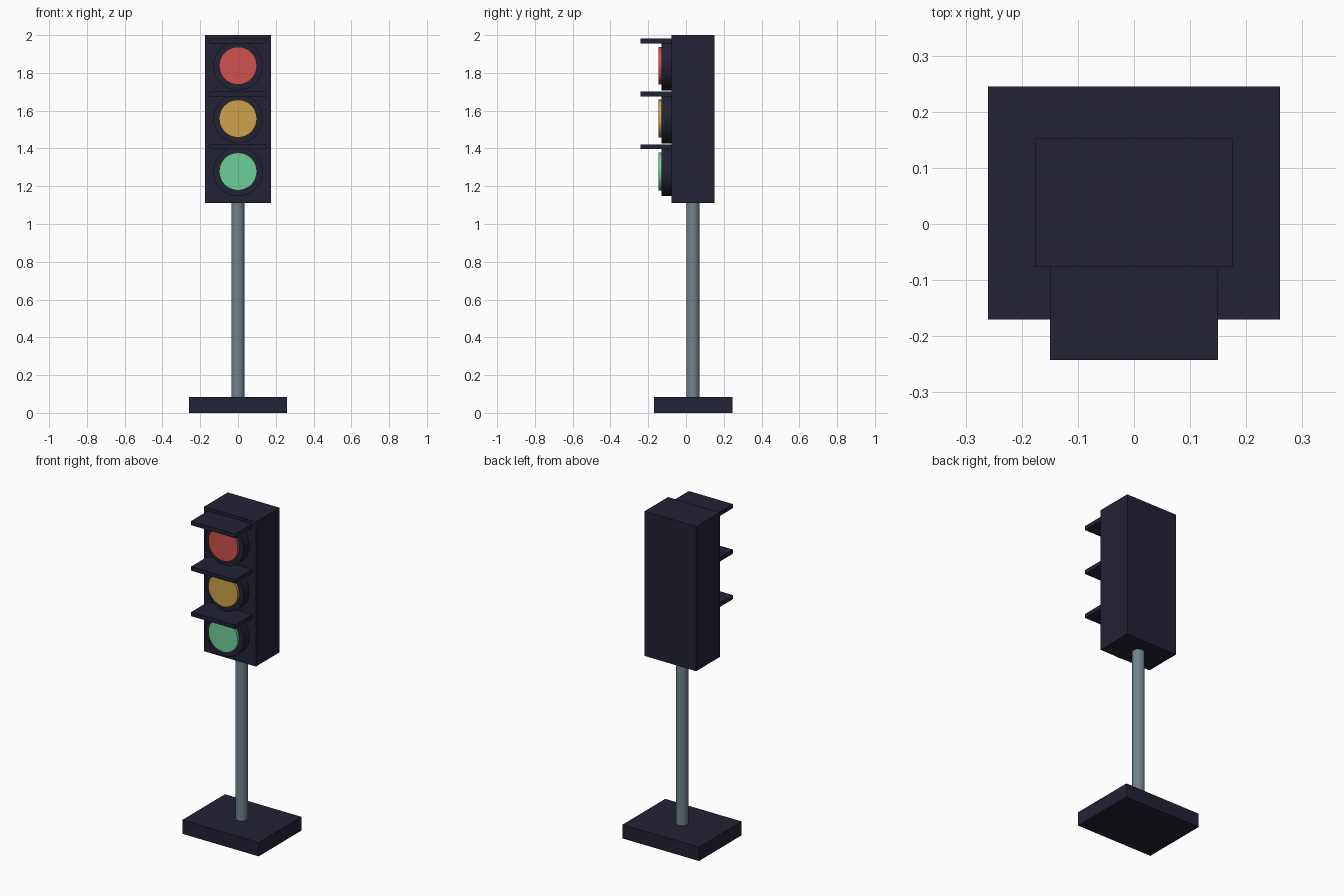
import bpy
from math import radians

if "Cube" in bpy.data.objects:
    bpy.data.objects.remove(bpy.data.objects["Cube"], do_unlink=True)


def material(name, r, g, b):
    m = bpy.data.materials.new(name)
    m.use_nodes = True
    m.diffuse_color = (r, g, b, 1)
    m.node_tree.nodes["Principled BSDF"].inputs["Base Color"].default_value = (r, g, b, 1)
    return m


def finish(name, mat):
    ob = bpy.context.object
    ob.name = ob.data.name = name
    ob.data.materials.append(mat)
    return ob


def box(name, mat, x, y0, y1, z0, z1):
    """Box of half width x, spanning y0..y1 and z0..z1."""
    bpy.ops.mesh.primitive_cube_add(size=1, location=(0, (y0 + y1) / 2, (z0 + z1) / 2))
    bpy.context.object.scale = (2 * x, y1 - y0, z1 - z0)
    bpy.ops.object.transform_apply(location=False, rotation=False, scale=True)
    return finish(name, mat)


def disc(name, mat, radius, y0, y1, z):
    """Cylinder facing the front, spanning y0..y1."""
    bpy.ops.mesh.primitive_cylinder_add(vertices=32, radius=radius, depth=y1 - y0,
                                        location=(0, (y0 + y1) / 2, z),
                                        rotation=(radians(90), 0, 0))
    return finish(name, mat)


dark = material("dark navy", 0.016, 0.016, 0.034)
steel = material("grey steel", 0.17, 0.23, 0.26)
lamps = {
    "red": material("red lens", 0.62, 0.085, 0.075),
    "amber": material("amber lens", 0.62, 0.36, 0.075),
    "green": material("green lens", 0.15, 0.62, 0.32),
}

# Base, pole and housing
AXIS_Y = 0.037
box("base", dark, 0.26, -0.17, 0.245, 0, 0.085)
bpy.ops.mesh.primitive_cylinder_add(vertices=16, radius=0.035, depth=1.07,
                                    location=(0, AXIS_Y, 0.6))
finish("pole", steel)
box("housing", dark, 0.176, -0.077, 0.152, 1.11, 2.0)

# Three lamps, each with a bezel, lens and flat visor
for i, (colour, mat) in enumerate(lamps.items()):
    z = 1.838 - 0.28 * i
    disc(colour + "_bezel", dark, 0.131, -0.13, -0.07, z)
    disc(colour + "_lens", mat, 0.1, -0.146, -0.12, z)
    box(colour + "_visor", dark, 0.15, -0.242, -0.07, z + 0.118, z + 0.143)
